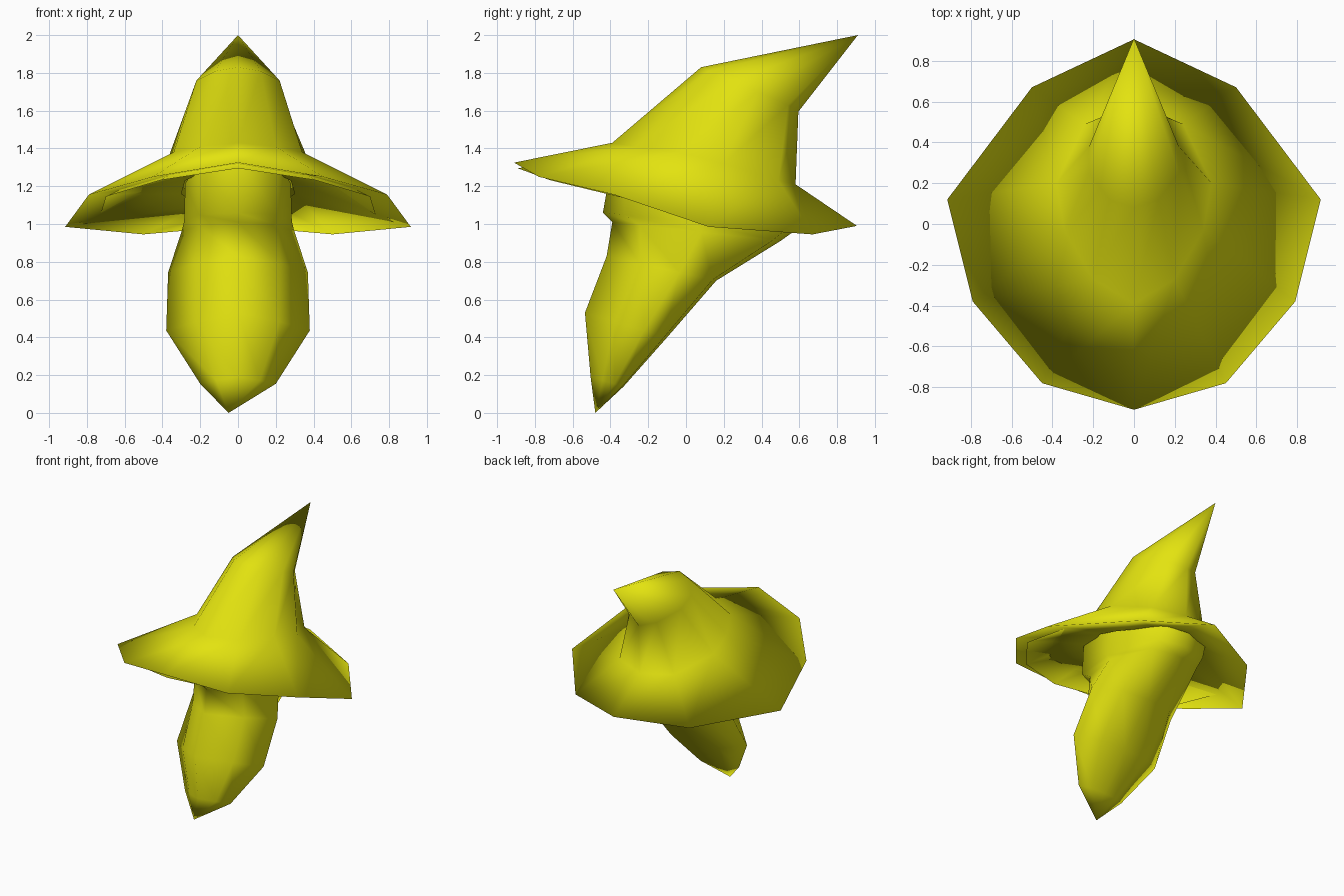
import bpy, bmesh
from mathutils import Vector

if "Cube" in bpy.data.objects:
    bpy.data.objects.remove(bpy.data.objects["Cube"])

yellow = bpy.data.materials.new("yellow")
yellow.diffuse_color = (0.77, 0.77, 0.005, 1)
yellow.use_nodes = True
yellow.node_tree.nodes["Principled BSDF"].inputs["Base Color"].default_value = yellow.diffuse_color


def mirrored(half):
    """Closed ring from a front-to-back half profile."""
    return [Vector(p) for p in half] + [Vector((-x, y, z)) for x, y, z in half[-2:0:-1]]


def shrink(ring, factor, drop=0):
    c = sum(ring, Vector()) / len(ring)
    return [c + (p - c) * factor - Vector((0, 0, drop)) for p in ring]


def loft(name, rings, end, inside_out=False):
    """Smooth body lofted through rings to an end point."""
    bm = bmesh.new()
    last = bm.verts.new(end)
    loops = [[bm.verts.new(p) for p in ring] for ring in rings]
    n = len(loops[0])
    for i in range(n):
        j = (i + 1) % n
        bm.faces.new((last, loops[-1][i], loops[-1][j]))
        for a, b in zip(loops, loops[1:]):
            bm.faces.new((a[i], a[j], b[j], b[i]))
    bmesh.ops.recalc_face_normals(bm, faces=bm.faces)
    if inside_out:
        bmesh.ops.reverse_faces(bm, faces=bm.faces)
    mesh = bpy.data.meshes.new(name)
    bm.to_mesh(mesh)
    bm.free()
    mesh.materials.append(yellow)
    mesh.shade_smooth()
    obj = bpy.data.objects.new(name, mesh)
    bpy.context.collection.objects.link(obj)
    return obj


# Hat rings: drooping brim, crown base, bent shoulder
brim = mirrored([(0, -.91, 1.325), (.45, -.78, 1.25), (.79, -.38, 1.155),
                 (.915, .12, .985), (.5, .67, .945), (0, .905, .99)])
crown = mirrored([(0, -.39, 1.43), (.2, -.27, 1.41), (.34, -.03, 1.38),
                  (.38, .2, 1.32), (.24, .49, 1.23), (0, .58, 1.21)])
shoulder = mirrored([(0, .08, 1.83), (.12, .12, 1.81), (.22, .25, 1.76),
                     (.22, .38, 1.7), (.12, .54, 1.63), (0, .595, 1.595)])
brim_in = mirrored([(0, -.89, 1.295), (.41, -.72, 1.232), (.7, -.36, 1.145),
                    (.73, .12, 1.045), (.39, .56, 1.045), (0, .70, 1.06)])
# Concave underside: where the brim meets the head opening
opening = mirrored([(0, -.36, 1.34), (.17, -.27, 1.32), (.28, -.05, 1.27),
                    (.3, .15, 1.20), (.2, .44, 1.14), (0, .54, 1.12)])

# Hat body, and the inside-out outline shell around it
loft("hat", [opening, brim_in, shrink(crown, .9, .03), shrink(shoulder, .9, .02)],
     (0, .75, 1.89))
loft("hat_outline", [shrink(opening, 1, .04), brim, crown, shoulder], (0, .91, 2), True)


# Beard rings: boxy at the top, a forward-pointing wedge lower down
def beard_ring(front, back, half_width, wedge):
    box = ((0, 0), (.75, .08), (1, .45), (.75, .95), (0, 1))
    vee = ((0, 0), (.58, .36), (1, .72), (.55, .97), (0, 1))
    half = []
    for (s0, t0), (s1, t1) in zip(box, vee):
        s, t = s0 + (s1 - s0) * wedge, t0 + (t1 - t0) * wedge
        half.append((half_width * s, front[0] + (back[0] - front[0]) * t,
                     front[1] + (back[1] - front[1]) * t))
    return mirrored(half)


beard = [beard_ring(*r) for r in (
    ((-.39, 1.34), (.60, 1.06), .28, 0),
    ((-.44, 1.06), (.57, .96), .285, .1),
    ((-.39, 1.01), (.50, .91), .30, .3),
    ((-.42, .83), (.16, .70), .37, .8),
    ((-.535, .53), (-.10, .40), .38, 1),
    ((-.505, .19), (-.33, .14), .20, 1))]

# Beard body and its inside-out outline shell
loft("beard", [shrink(r, .92) for r in beard], (-.04, -.46, .06))
loft("beard_outline", beard, (-.05, -.48, 0), True)
